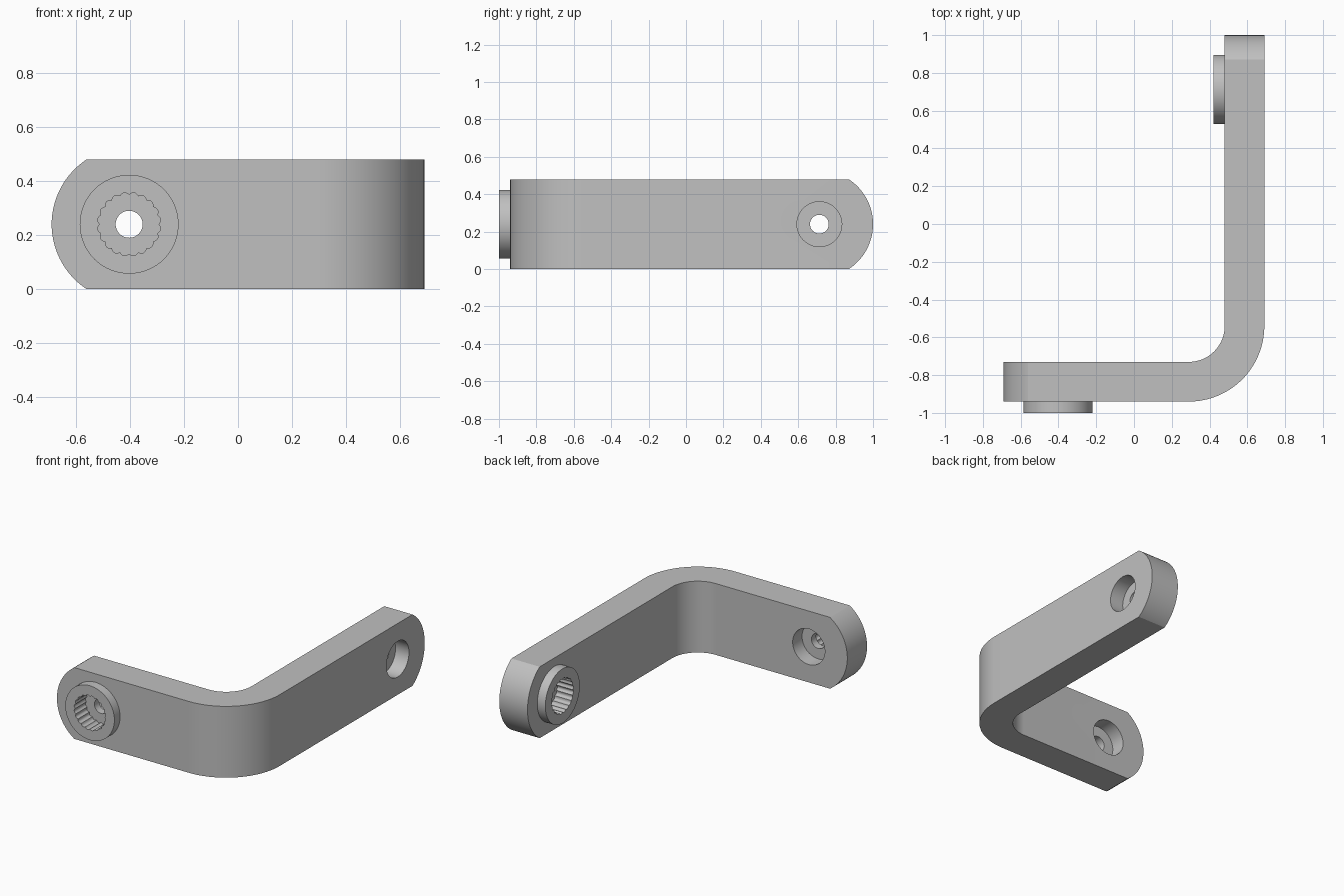
import bpy, bmesh
from math import sin, cos, pi, radians
from mathutils import Matrix

cube = bpy.data.objects.get("Cube")
if cube:
    bpy.data.objects.remove(cube, do_unlink=True)

HEIGHT, THICK = 0.48, 0.21
BEND_X, BEND_Y, BEND_R = 0.29, -0.54, 0.40   # bend centre and outer radius
END_R = 0.287                                # radius of the rounded arm ends

grey = bpy.data.materials.new("grey")
grey.use_nodes = True
COLOUR = (0.53, 0.53, 0.53, 1)
grey.diffuse_color = COLOUR
grey.node_tree.nodes["Principled BSDF"].inputs["Base Color"].default_value = COLOUR


def prism(name, outline, w0, w1, frame=Matrix()):
    """Extrude a counter-clockwise outline from w0 to w1 in a local frame."""
    bm = bmesh.new()
    face = bm.faces.new([bm.verts.new((u, v, w0)) for u, v in outline])
    top = bmesh.ops.extrude_face_region(bm, geom=[face])["geom"]
    bmesh.ops.translate(bm, vec=(0, 0, w1 - w0),
                        verts=[g for g in top if isinstance(g, bmesh.types.BMVert)])
    bmesh.ops.transform(bm, matrix=frame, verts=bm.verts)
    bmesh.ops.recalc_face_normals(bm, faces=bm.faces)
    mesh = bpy.data.meshes.new(name)
    bm.to_mesh(mesh)
    bm.free()
    mesh.materials.append(grey)
    obj = bpy.data.objects.new(name, mesh)
    bpy.context.collection.objects.link(obj)
    return obj


def arc(cx, cy, r, a0, a1, n=32):
    angles = [radians(a0 + (a1 - a0) * i / n) for i in range(n + 1)]
    return [(cx + r * cos(a), cy + r * sin(a)) for a in angles]


def circle(r, n=64):
    return arc(0, 0, r, 0, 360, n)[:-1]


def spline(r, depth, teeth=20, steps=6):
    """Circle with small scallops, meeting in inward ridges."""
    n = teeth * steps
    pts = []
    for i in range(n):
        a = 2 * pi * i / n
        rr = r - depth + depth * abs(sin(teeth * a / 2))
        pts.append((rr * cos(a), rr * sin(a)))
    return pts


def combine(target, tool, operation):
    mod = target.modifiers.new(operation, "BOOLEAN")
    mod.operation, mod.solver, mod.object = operation, "EXACT", tool
    bpy.context.view_layer.objects.active = target
    bpy.ops.object.modifier_apply(modifier=mod.name)
    bpy.data.objects.remove(tool, do_unlink=True)


# L-shaped bar with a rounded bend
x_out, y_out = BEND_X + BEND_R, BEND_Y - BEND_R
outline = [(-0.69, y_out)] + arc(BEND_X, BEND_Y, BEND_R, -90, 0)
outline += [(x_out, 1), (x_out - THICK, 1)]
outline += arc(BEND_X, BEND_Y, BEND_R - THICK, 0, -90)
outline += [(-0.69, y_out + THICK)]
bracket = prism("bracket", outline, 0, HEIGHT)

# End frames: u runs out along the arm, v up, w from the boss face into the arm
front_end = Matrix(((-1, 0, 0, -0.403), (0, 0, 1, -1), (0, 1, 0, 0.24), (0, 0, 0, 1)))
side_end = Matrix(((0, 0, 1, 0.42), (1, 0, 0, 0.713), (0, 1, 0, 0.24), (0, 0, 0, 1)))

for frame in (front_end, side_end):
    # Rounded arm end
    rounded = arc(0, 0, END_R, -70, 70, 48)
    u, v = rounded[-1]
    rounded += [(u, 0.5), (-3, 0.5), (-3, -0.5), (u, -0.5)]
    combine(bracket, prism("end_shape", rounded, -3, 3, frame), "INTERSECT")
    # Boss, toothed socket, screw hole and counterbore
    combine(bracket, prism("boss", circle(0.183), 0, 0.1, frame), "UNION")
    combine(bracket, prism("socket", spline(0.118, 0.009), -0.1, 0.12, frame), "DIFFERENCE")
    combine(bracket, prism("counterbore", circle(0.12), 0.17, 0.5, frame), "DIFFERENCE")
    combine(bracket, prism("screw_hole", circle(0.05, 48), -0.1, 0.5, frame), "DIFFERENCE")

# Smooth curved walls, keeping the rims sharp
bpy.ops.object.select_all(action="DESELECT")
bracket.select_set(True)
bpy.context.view_layer.objects.active = bracket
bpy.ops.object.shade_smooth_by_angle(angle=radians(30))
